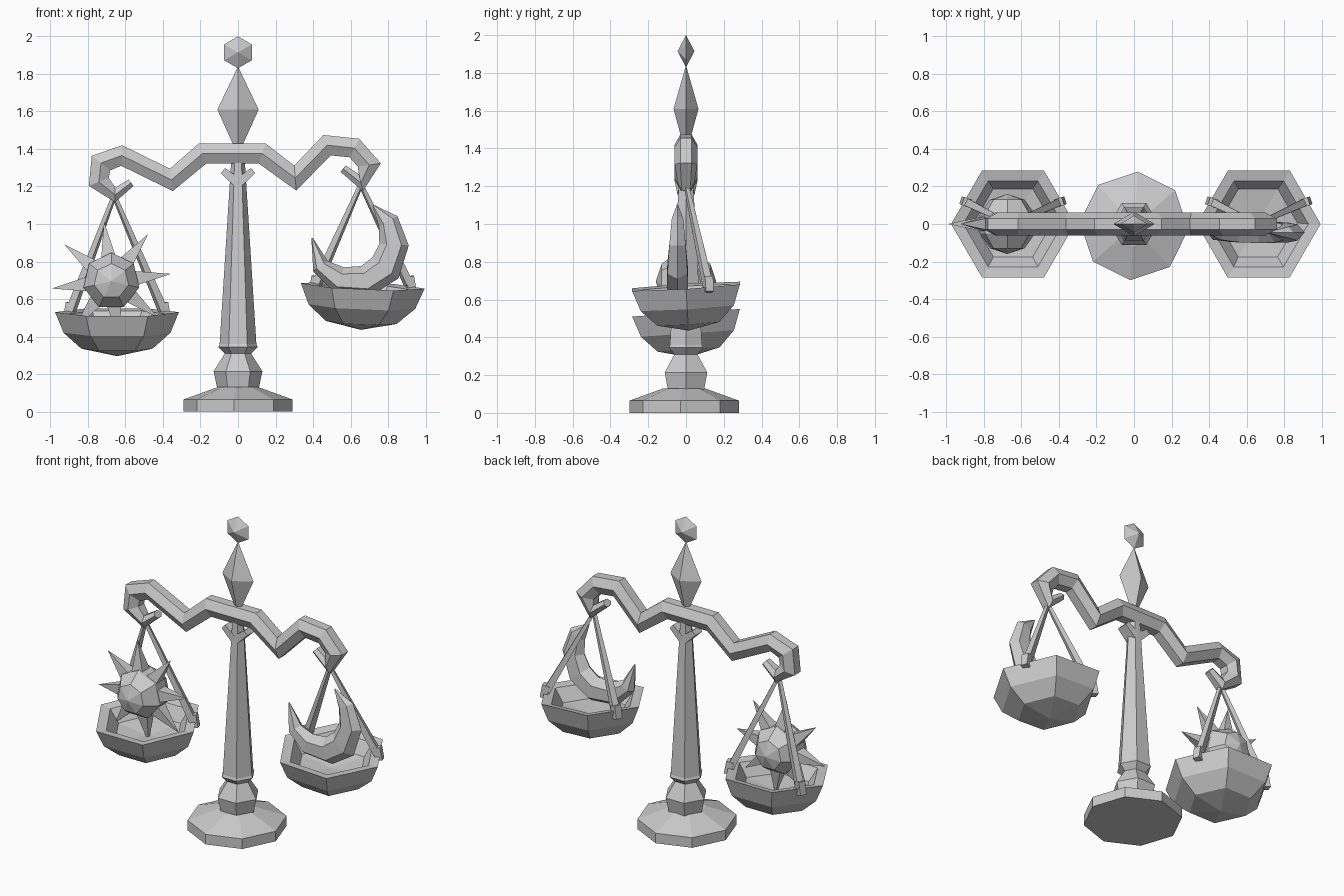
import bpy, bmesh, math
from mathutils import Vector, Euler

if "Cube" in bpy.data.objects:
    bpy.data.objects.remove(bpy.data.objects["Cube"])


def loft(name, rings, closed_ends=True):
    """Skin equal-length vertex rings into one flat-shaded mesh."""
    bm = bmesh.new()
    loops = [[bm.verts.new(p) for p in ring] for ring in rings]
    n = len(rings[0])
    for a, b in zip(loops, loops[1:]):
        for i in range(n):
            j = (i + 1) % n
            bm.faces.new((a[i], a[j], b[j], b[i]))
    if closed_ends:
        bm.faces.new(loops[0])
        bm.faces.new(loops[-1])
    bmesh.ops.remove_doubles(bm, verts=bm.verts, dist=0.0005)
    bmesh.ops.recalc_face_normals(bm, faces=bm.faces)
    mesh = bpy.data.meshes.new(name)
    bm.to_mesh(mesh)
    bm.free()
    ob = bpy.data.objects.new(name, mesh)
    bpy.context.collection.objects.link(ob)
    return ob


def lathe(name, profile, n, phase=0, loc=(0, 0, 0), rot=(0, 0, 0), squash=1):
    """Polygonal turning from (radius, height) pairs."""
    rings = []
    for r, z in profile:
        ring = []
        for i in range(n):
            a = math.radians(phase) + math.tau * i / n
            ring.append((r * math.cos(a), r * squash * math.sin(a), z))
        rings.append(ring)
    ob = loft(name, rings)
    ob.location = loc
    ob.rotation_euler = Euler([math.radians(d) for d in rot])
    return ob


def sweep(name, path, n=6, y=0, phase=90):
    """Polygonal bar along (x, z, half height, half depth) points in the xz plane."""
    pts = [Vector((p[0], p[1])) for p in path]
    rings = []
    for i, (x, z, w, h) in enumerate(path):
        d1 = (pts[i] - pts[max(i - 1, 0)]) if i else pts[1] - pts[0]
        d2 = (pts[i + 1] - pts[i]) if i < len(pts) - 1 else d1
        d1, d2 = d1.normalized(), d2.normalized()
        t = (d1 + d2).normalized()
        k = w / max(t.dot(d1), 0.75)
        ring = []
        for s in range(n):
            a = math.radians(phase) + math.tau * s / n
            o = k * math.cos(a)
            ring.append((x - t.y * o, y + h * math.sin(a), z + t.x * o))
        rings.append(ring)
    return loft(name, rings)


def rod(name, p, q, r1, r2, n=4):
    """Tapered bar between two points."""
    p, q = Vector(p), Vector(q)
    ob = lathe(name, [(r1, 0), (r2, (q - p).length)], n, 45)
    ob.location = p
    ob.rotation_euler = (q - p).to_track_quat('Z', 'Y').to_euler()
    return ob


# Foot, turned knob and tapering column
lathe("base", [(.29, 0), (.29, .065), (.11, .13)], 8, -94, (0, -.01, 0))
lathe("base_knob", [(.11, .12), (.13, .215), (.07, .31)], 6)
lathe("column", [(.06, .30), (.105, .345), (.098, .36), (.045, 1.2), (.035, 1.36)], 6)
sweep("column_fork", [(-.08, 1.285, .025, .05), (0, 1.215, .035, .055),
                      (.08, 1.285, .025, .05)], 4, phase=45)

# Diamond finial with faceted bead
lathe("finial", [(.02, 1.41), (.11, 1.61), (0, 1.84)], 4, squash=.6)
lathe("finial_bead", [(0, -.045), (.085, 0), (0, .045)], 6, 30, (0, 0, 1.915), (90, 0, 0))

# Zigzag beam with a curled hook at each end
sweep("beam", [(-.57, 1.22, .025, .035), (-.655, 1.155, .035, .045), (-.742, 1.225, .058, .06),
               (-.73, 1.325, .062, .06), (-.62, 1.365, .058, .06), (-.355, 1.235, .058, .06),
               (-.19, 1.375, .062, .06), (.13, 1.375, .062, .06), (.305, 1.245, .058, .06),
               (.475, 1.42, .06, .06), (.62, 1.405, .06, .06), (.70, 1.315, .06, .06),
               (.655, 1.22, .04, .045), (.56, 1.295, .025, .035)])

# Pans with their hangers
pan = [(0, -.235), (.19, -.195), (.285, -.11), (.33, 0), (.265, -.01), (.21, -.09), (0, -.115)]
for side, x, z, rot, hook in (("left", -.645, .53, (4, 0, 0), (-.66, .0, 1.15)),
                              ("right", .665, .67, (3.5, 2.5, 0), (.655, .0, 1.21))):
    lathe(side + "_pan", pan, 6, 0, (x, 0, z), rot)
    for i, s in enumerate((-1, 1)):
        foot = (x + .245 * s, .115, z + .01)
        rod(f"{side}_hanger_{i}", hook, foot, .014, .03)
        rod(f"{side}_hanger_foot_{i}", (foot[0], .115, z + .05),
            (foot[0] + .015 * s, .12, z - .03), .032, .03)

# Sun: faceted ball with eight spikes
c = Vector((-.675, 0, .695))
ball = [(.16 * math.sin(math.pi * i / 5), -.16 * math.cos(math.pi * i / 5)) for i in range(6)]
lathe("sun_ball", ball, 7, 90, c, (90, 0, 0))
for i in range(8):
    a = math.radians(7 + 45 * i)
    d = Vector((math.cos(a), 0, math.sin(a)))
    rod(f"sun_spike_{i}", c + d * .11, c + d * .32, .06, 0)

# Crescent moon
sweep("moon", [(.72, 1.10, .004, .004), (.80, 1.015, .055, .035), (.832, .89, .075, .05),
               (.785, .765, .085, .062), (.68, .695, .08, .065), (.54, .70, .07, .06),
               (.44, .775, .045, .045), (.395, .925, .004, .004)], 6, -.045, 0)
